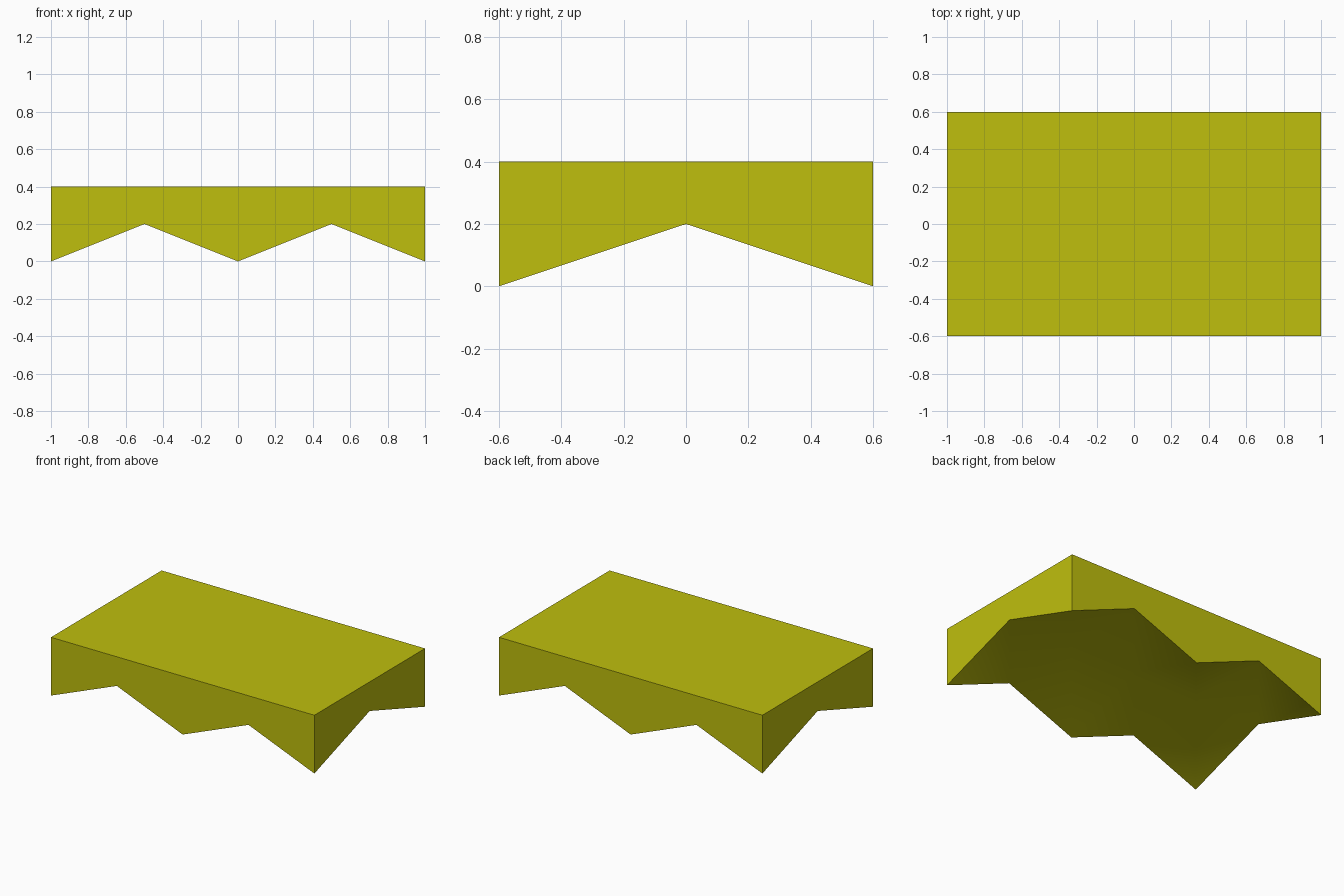
import bpy
import bmesh

cube = bpy.data.objects.get("Cube")
if cube:
    bpy.data.objects.remove(cube, do_unlink=True)

# Single olive yellow colour
olive = bpy.data.materials.new("olive_yellow")
olive.use_nodes = True
colour = (0.52, 0.52, 0.004, 1)
olive.diffuse_color = colour
olive.node_tree.nodes["Principled BSDF"].inputs["Base Color"].default_value = colour

COLS, ROWS, TOP, NOTCH = 4, 2, 0.4, 0.2


def underside(i, j):
    """Feet at alternate rim points, raised hollow everywhere else."""
    return 0 if i % 2 == 0 and j % 2 == 0 else NOTCH


bm = bmesh.new()

# Faceted underside
grid = [[bm.verts.new((i * 0.5 - 1, j * 0.6 - 0.6, underside(i, j)))
         for j in range(ROWS + 1)] for i in range(COLS + 1)]
for i in range(COLS):
    for j in range(ROWS):
        a, b = grid[i][j], grid[i + 1][j]
        c, d = grid[i + 1][j + 1], grid[i][j + 1]
        bm.faces.new((a, c, b))
        bm.faces.new((a, d, c))

# Flat top and straight side walls
front = [column[0] for column in grid]
back = [column[-1] for column in grid]
right, left = grid[0], grid[-1]
top = {(x, y): bm.verts.new((x, y, TOP)) for x in (-1, 1) for y in (-0.6, 0.6)}
bm.faces.new((top[-1, -0.6], top[1, -0.6], top[1, 0.6], top[-1, 0.6]))
for edge in (front, back, right, left):
    ends = [top[round(v.co.x), round(v.co.y, 1)] for v in (edge[-1], edge[0])]
    bm.faces.new(edge + ends)
bmesh.ops.recalc_face_normals(bm, faces=bm.faces)

mesh = bpy.data.meshes.new("notched_slab")
bm.to_mesh(mesh)
bm.free()
slab = bpy.data.objects.new("notched_slab", mesh)
bpy.context.collection.objects.link(slab)
mesh.materials.append(olive)

# Soft facets below, crisp outer edges
bpy.context.view_layer.objects.active = slab
slab.select_set(True)
bpy.ops.object.shade_smooth_by_angle(angle=0.7)
